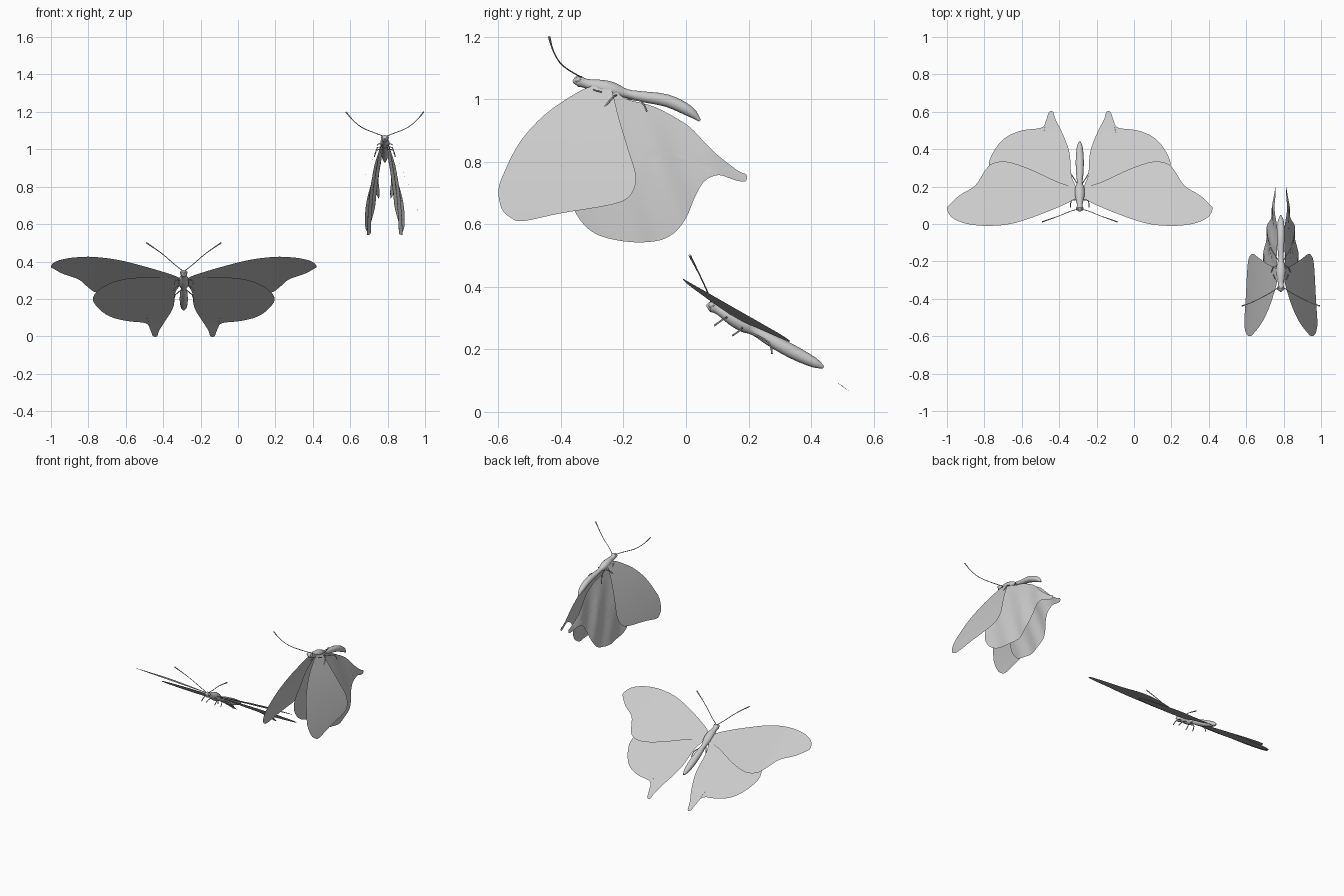
import bpy, math
from mathutils import Vector

if "Cube" in bpy.data.objects:
    bpy.data.objects.remove(bpy.data.objects["Cube"])


def make_object(name, verts, faces):
    me = bpy.data.meshes.new(name)
    me.from_pydata(verts, [], faces)
    me.update()
    ob = bpy.data.objects.new(name, me)
    bpy.context.collection.objects.link(ob)
    return ob


def smooth_path(pts, steps, closed):
    """Catmull-Rom through points of any dimension."""
    n, out = len(pts), []
    for i in range(n if closed else n - 1):
        if closed:
            p = [pts[(i + k - 1) % n] for k in range(4)]
        else:
            p = [pts[min(max(i + k - 1, 0), n - 1)] for k in range(4)]
        for s in range(steps):
            t = s / steps
            out.append(tuple(0.5 * (2 * b + (c - a) * t + (2 * a - 5 * b + 4 * c - d) * t * t
                                    + (3 * b - a - 3 * c + d) * t ** 3) for a, b, c, d in zip(*p)))
    if not closed:
        out.append(tuple(pts[-1]))
    return out


def tube(name, pts, sides, steps=3):
    """Loft circles along (x, y, z, radius) points."""
    path = smooth_path(pts, steps, False)
    verts, faces = [], []
    for i, p in enumerate(path):
        a, b = path[max(i - 1, 0)], path[min(i + 1, len(path) - 1)]
        t = (Vector(b[:3]) - Vector(a[:3])).normalized()
        ref = Vector((1, 0, 0)) if abs(t.x) < 0.9 else Vector((0, 0, 1))
        u = t.cross(ref).normalized()
        v = t.cross(u)
        for k in range(sides):
            ang = 2 * math.pi * k / sides
            verts.append(Vector(p[:3]) + (u * math.cos(ang) + v * math.sin(ang)) * max(p[3], 0.001))
    for i in range(len(path) - 1):
        for k in range(sides):
            k2 = (k + 1) % sides
            faces.append((i * sides + k, i * sides + k2, (i + 1) * sides + k2, (i + 1) * sides + k))
    faces.append(tuple(reversed(range(sides))))
    last = (len(path) - 1) * sides
    faces.append(tuple(range(last, last + sides)))
    return make_object(name, verts, faces)


def wing(name, outline, centre, surface, side, cx, up):
    """Sheet of shrinking rings of the outline, laid on a curved surface."""
    rim = smooth_path(outline, 4, True)
    n, rings = len(rim), 8
    flat = [(centre[0] + (a - centre[0]) * r / rings, centre[1] + (b - centre[1]) * r / rings)
            for r in range(rings, 0, -1) for a, b in rim] + [centre]
    verts = []
    for a, b in flat:
        x, y, z = surface(a, b)
        verts.append((cx + side * x, y, z))
    faces = []
    for r in range(rings - 1):
        for k in range(n):
            k2 = (k + 1) % n
            faces.append((r * n + k, r * n + k2, (r + 1) * n + k2, (r + 1) * n + k))
    base = (rings - 1) * n
    faces += [(base + k, base + (k + 1) % n, rings * n) for k in range(n)]
    ob = make_object(name, verts, faces)
    face_dir = Vector((0, 0, 1)) if up else Vector((side, 0, 0))
    if sum(p.normal.dot(face_dir) * p.area for p in ob.data.polygons) < 0:
        ob.data.flip_normals()


def butterfly(prefix, cx, body, antenna, legs, fore, hind, up):
    tube(prefix + "_body", [(cx, y, z, r) for y, z, r in body], 14)
    for side, word in ((-1, "left"), (1, "right")):
        def mirrored(pts, r):
            return [(cx + side * x, y, z, r) for x, y, z in pts]
        ant = mirrored(antenna, 0.0022)
        ant[-1] = ant[-1][:3] + (0.004,)
        tube(f"{prefix}_antenna_{word}", ant, 6)
        for i, leg in enumerate(legs):
            tube(f"{prefix}_leg_{i + 1}_{word}", mirrored(leg, 0.0028), 6, 2)
        tube(f"{prefix}_eye_{word}", [
            (cx + side * 0.008, body[1][0], body[1][1] + 0.004, 0.010),
            (cx + side * 0.016, body[1][0], body[1][1] + 0.004, 0.009),
            (cx + side * 0.021, body[1][0], body[1][1] + 0.004, 0.002)], 8)
        wing(f"{prefix}_forewing_{word}", *fore, side, cx, up)
        wing(f"{prefix}_hindwing_{word}", *hind, side, cx, up)


# Gliding butterfly: outlines in (distance from body, y)
glide_fore = ([(.02, .15), (.06, .115), (.2, .055), (.35, .005), (.48, -.01), (.6, .0), (.68, .032),
               (.71, .08), (.69, .11), (.64, .155), (.56, .205), (.51, .28), (.47, .322), (.39, .333),
               (.27, .295), (.13, .23), (.04, .195)], (.4, .15),
              lambda a, b: (a, b, .42 - .57 * b - .03 * max(0, 1 - a / .5)))
glide_hind = ([(.02, .18), (.08, .135), (.2, .13), (.33, .15), (.43, .21), (.485, .30), (.465, .38),
               (.4, .46), (.31, .5), (.205, .515), (.18, .555), (.165, .598), (.143, .60), (.13, .56),
               (.09, .48), (.055, .38), (.045, .26)], (.22, .37),
              lambda a, b: (a, b, .398 - .63 * b - max(0, b - .5) * .2))
butterfly("gliding", -.29,
          [(.066, .340, .004), (.082, .337, .018), (.105, .325, .015), (.15, .302, .026), (.19, .277, .025),
           (.22, .258, .015), (.27, .23, .02), (.34, .192, .022), (.41, .157, .016), (.44, .142, .004)],
          [(.008, .08, .352), (.05, .068, .385), (.12, .04, .445), (.2, .012, .5)],
          [[(.01, .13, .30), (.045, .125, .30), (.05, .09, .275)],
           [(.01, .18, .27), (.045, .175, .262), (.055, .148, .243)],
           [(.01, .21, .25), (.045, .265, .222), (.055, .275, .185)]],
          glide_fore, glide_hind, True)


# Folded butterfly: outlines in (y, z)
def fold_fore_surface(y, z):
    d = 1.05 - z
    return .015 + .52 * d - .25 * d * d, y, z


def fold_hind_surface(y, z):
    d = 1.02 - z
    bulge = .012 * math.sin(math.pi * d / .47) + .005 * math.sin(y * 38 + z * 14) * min(1, max(0, d * 5))
    return .013 + .16 * d - .1 * (y + .15) + bulge, y, z


fold_fore = ([(-.25, 1.045), (-.29, 1.045), (-.35, 1.02), (-.45, .952), (-.53, .865), (-.58, .77), (-.6, .71),
              (-.59, .65), (-.56, .62), (-.52, .61), (-.4, .635), (-.24, .662), (-.18, .69), (-.16, .75),
              (-.185, .84), (-.215, .94), (-.235, 1.02)], (-.36, .8), fold_fore_surface)
fold_hind = ([(-.24, 1.03), (-.19, 1.0), (-.1, .975), (0, .92), (.05, .872), (.1, .822), (.165, .772),
              (.193, .758), (.19, .737), (.16, .74), (.105, .757), (.06, .738), (.03, .69), (0, .62),
              (-.04, .57), (-.1, .545), (-.2, .545), (-.3, .575), (-.36, .65), (-.37, .74), (-.34, .85),
              (-.28, .97)], (-.08, .83), fold_hind_surface)
butterfly("folded", .785,
          [(-.362, 1.055, .004), (-.345, 1.058, .018), (-.32, 1.05, .015), (-.27, 1.038, .024),
           (-.23, 1.028, .024), (-.19, 1.018, .014), (-.14, 1.008, .017), (-.06, .995, .02),
           (.01, .962, .017), (.045, .931, .004)],
          [(.008, -.335, 1.07), (.06, -.37, 1.09), (.12, -.402, 1.115), (.17, -.425, 1.155), (.208, -.438, 1.2)],
          [[(.01, -.28, 1.02), (.03, -.295, 1.03), (.04, -.27, 1.023)],
           [(.01, -.22, 1.01), (.04, -.23, 1.01), (.05, -.26, .975)],
           [(.01, -.2, 1.0), (.045, -.145, .995), (.055, -.125, .96)]],
          fold_fore, fold_hind, False)

# Smooth shading
bpy.ops.object.select_all(action='SELECT')
bpy.context.view_layer.objects.active = bpy.context.scene.objects[0]
bpy.ops.object.shade_smooth_by_angle(angle=math.radians(30))
